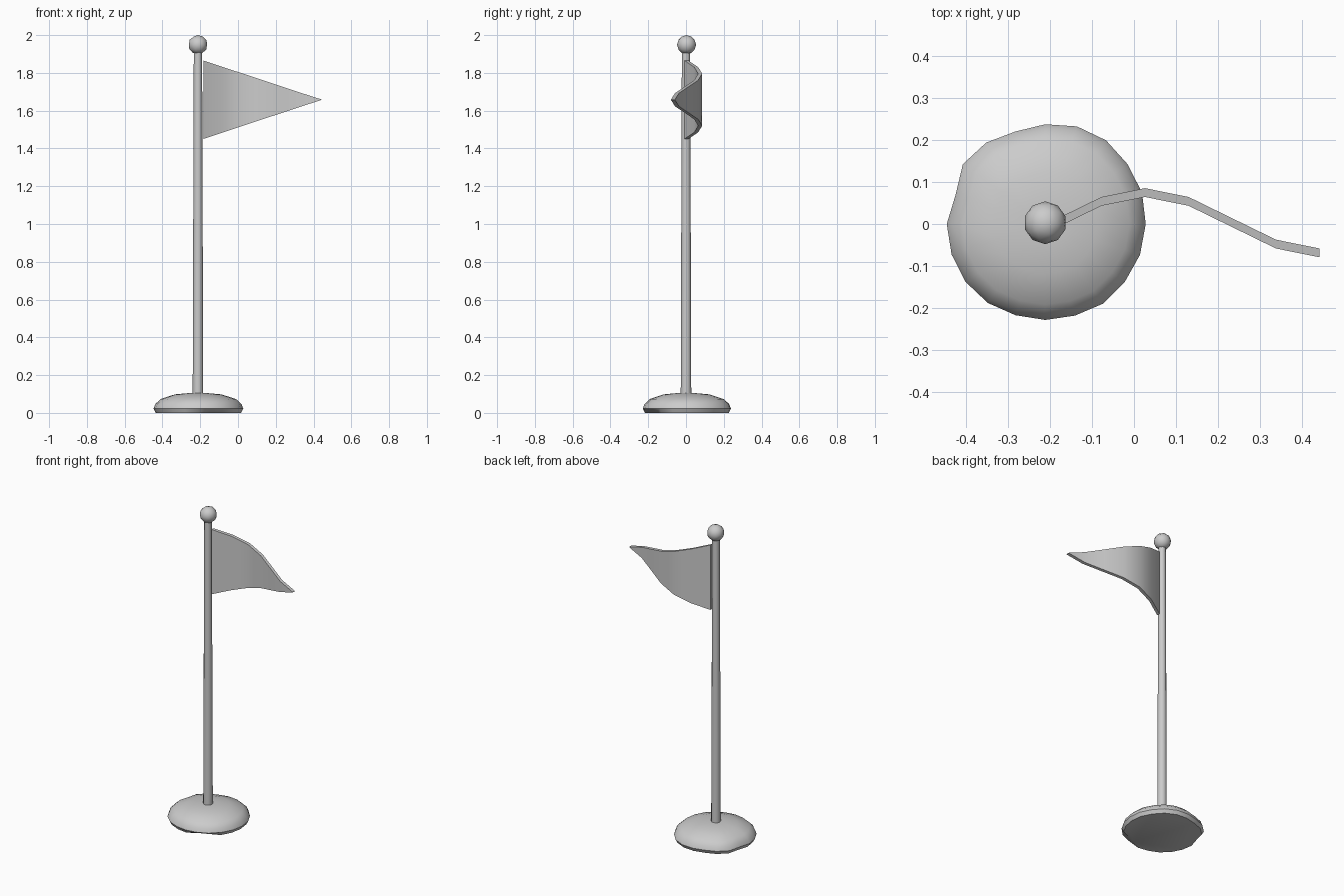
import bpy, bmesh
from math import sin, cos, pi, radians

cube = bpy.data.objects.get("Cube")
if cube:
    bpy.data.objects.remove(cube, do_unlink=True)

POLE_X = -0.212

grey = bpy.data.materials.new("plain grey")
grey.use_nodes = True
COLOUR = (0.6, 0.6, 0.6, 1)
grey.diffuse_color = COLOUR
grey.node_tree.nodes["Principled BSDF"].inputs["Base Color"].default_value = COLOUR


def finish(bm, name, location, smooth_angle):
    """Turn a bmesh into a shaded, coloured object."""
    bmesh.ops.recalc_face_normals(bm, faces=bm.faces)
    mesh = bpy.data.meshes.new(name)
    bm.to_mesh(mesh)
    bm.free()
    obj = bpy.data.objects.new(name, mesh)
    obj.location = location
    bpy.context.collection.objects.link(obj)
    mesh.materials.append(grey)
    bpy.ops.object.select_all(action="DESELECT")
    obj.select_set(True)
    bpy.context.view_layer.objects.active = obj
    bpy.ops.object.shade_smooth_by_angle(angle=radians(smooth_angle))
    return obj


# Base: a lumpy flattened mound, built as rings with an uneven outline
outline = [.240, .243, .243, .247, .245, .238, .232, .240, .243, .225,
           .235, .235, .235, .233, .229, .229, .230, .235, .235, .238]
profile = [(.95, 0), (1, .022), (.96, .047), (.84, .073), (.52, .098), (.2, .105)]
bm = bmesh.new()
rings = []
count = len(outline)
for scale, z in profile:
    ring = []
    for i, radius in enumerate(outline):
        a = 2 * pi * i / count
        r = radius * scale
        if z == 0 and i in (16, 17):      # undercut chip at the front
            r *= 0.88
        ring.append(bm.verts.new((r * cos(a), r * sin(a), z)))
    rings.append(ring)
for low, high in zip(rings, rings[1:]):
    for i in range(count):
        j = (i + 1) % count
        bm.faces.new((low[i], low[j], high[j], high[i]))
bm.faces.new(rings[0])
bm.faces.new(rings[-1])
finish(bm, "base", (POLE_X, 0, 0), 40)

# Pole: slim tapered cylinder
bm = bmesh.new()
bmesh.ops.create_cone(bm, cap_ends=True, segments=12, radius1=0.028,
                      radius2=0.022, depth=1.86)
finish(bm, "pole", (POLE_X, 0, 1.0), 40)

# Ball on top of the pole
bm = bmesh.new()
bmesh.ops.create_icosphere(bm, subdivisions=2, radius=0.051)
finish(bm, "ball_finial", (POLE_X, 0.003, 1.949), 60)

# Flag: triangular pennant with a wave along its length
STEPS, START, LENGTH, HALF_HEIGHT, HALF_THICK = 6, -0.182, 0.625, 0.207, 0.0105
bm = bmesh.new()
sections = []
for i in range(STEPS + 1):
    t = i / STEPS
    x = START + LENGTH * t
    y = 0.003 + 0.072 * sin(i * pi / 4)
    h = max(HALF_HEIGHT * (1 - t), 0.001)
    sections.append([bm.verts.new((x, y + s * HALF_THICK, k * h))
                     for s, k in ((-1, -1), (1, -1), (1, 1), (-1, 1))])
for a, b in zip(sections, sections[1:]):
    for k in range(4):
        n = (k + 1) % 4
        bm.faces.new((a[k], a[n], b[n], b[k]))
bm.faces.new(sections[0])
bm.faces.new(sections[-1])
finish(bm, "flag", (0, 0, 1.658), 40)
